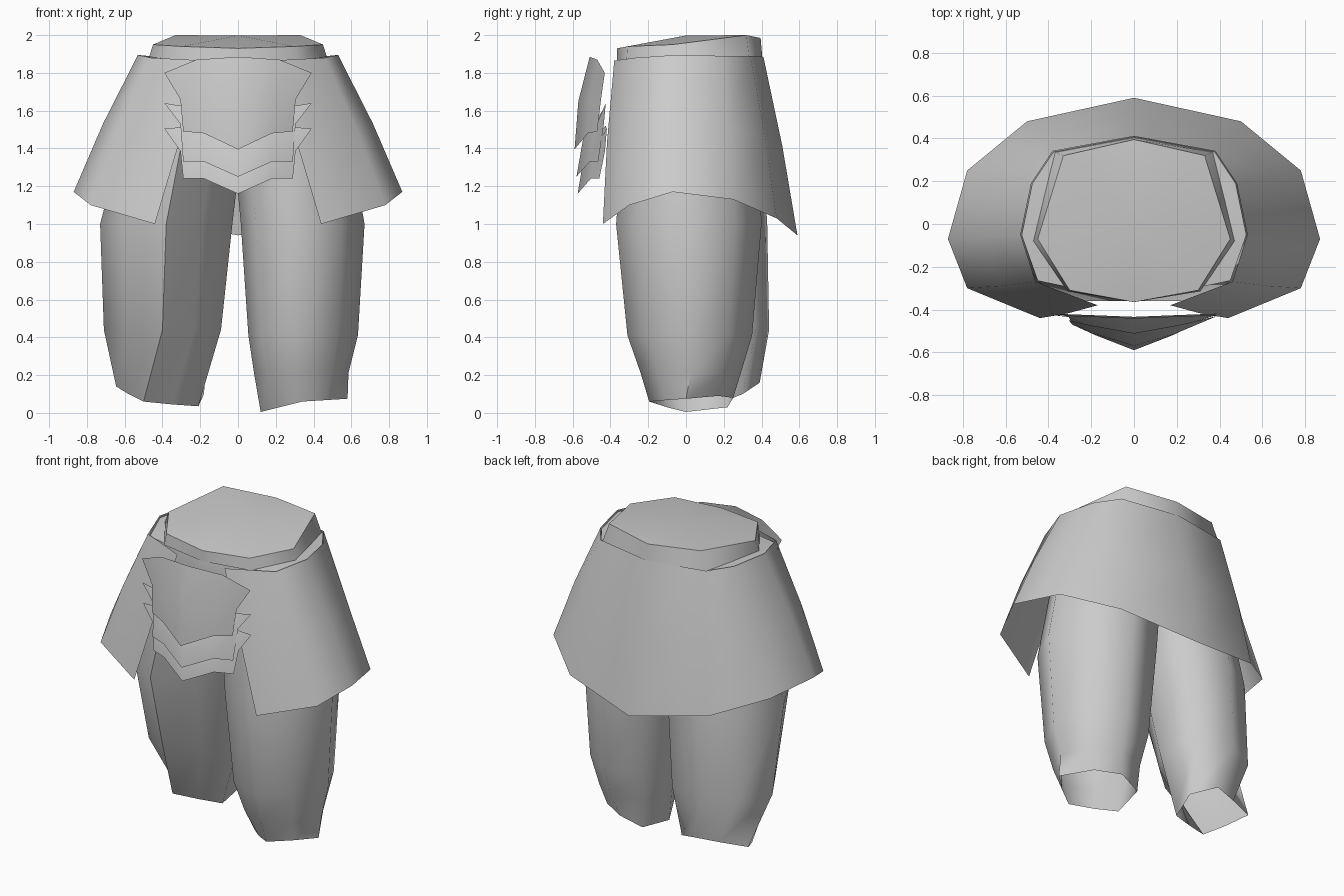
import bpy, bmesh, math

cube = bpy.data.objects.get("Cube")
if cube:
    bpy.data.objects.remove(cube)

grey = bpy.data.materials.new("plain_grey")
grey.use_nodes = True
COLOUR = (0.6, 0.6, 0.6, 1)
grey.diffuse_color = COLOUR
grey.node_tree.nodes["Principled BSDF"].inputs["Base Color"].default_value = COLOUR


def loft(name, rows, closed=True, peak=None):
    """Skin rows of points, listed from top to bottom and left to right.
    A peak point closes the top row with a fan."""
    bm = bmesh.new()
    grid = [[bm.verts.new(p) for p in row] for row in rows]
    n = len(rows[0])
    for up, low in zip(grid, grid[1:]):
        for j in range(n if closed else n - 1):
            k = (j + 1) % n
            bm.faces.new((low[j], low[k], up[k], up[j]))
    if peak:
        tip = bm.verts.new(peak)
        for j in range(n):
            bm.faces.new((grid[0][j], grid[0][(j + 1) % n], tip))
    mesh = bpy.data.meshes.new(name)
    bm.to_mesh(mesh)
    bm.free()
    mesh.materials.append(grey)
    obj = bpy.data.objects.new(name, mesh)
    bpy.context.collection.objects.link(obj)
    bpy.ops.object.select_all(action="DESELECT")
    obj.select_set(True)
    bpy.context.view_layer.objects.active = obj
    bpy.ops.object.shade_smooth_by_angle(angle=math.radians(65))


def mirrored(half):
    """Complete a row whose last point lies on the centre plane."""
    return half + [(-x, y, z) for x, y, z in half[-2::-1]]


def full_ring(half):
    """Complete a closed row that starts and ends on the centre plane."""
    return half + [(-x, y, z) for x, y, z in half[-2:0:-1]]


def ring(corners, x0, x1, y0, y1, z):
    """Eight-sided section inside a box, starting at the front, with a
    fullness for each of the four corners."""
    cx, cy = (x0 + x1) / 2, (y0 + y1) / 2
    pts = []
    for i in range(8):
        a = math.pi * (i / 4 - 0.5)
        k = corners[i // 2] if i % 2 else 1
        pts.append((cx + k * math.cos(a) * (x1 - x0) / 2,
                    cy + k * math.sin(a) * (y1 - y0) / 2, z))
    return pts


# Waistband with a shallow peaked top
rim = [(0, -.365, 1.93), (.30, -.31, 1.94), (.45, -.07, 1.95), (.33, .32, 2), (0, .395, 1.985)]
belt = [(0, -.365, 1.86), (.31, -.315, 1.865), (.47, -.08, 1.885), (.37, .335, 1.875), (0, .405, 1.87)]
loft("waistband", [full_ring(r) for r in (rim, belt)], peak=(0, 0, 1.998))

# Hips, with a flat ledge under the skirt's top edge
inner = [(0, -.3, 1.87), (.28, -.25, 1.87), (.42, -.06, 1.885),
         (.38, .12, 1.88), (.32, .28, 1.88), (0, .35, 1.875)]
ledge = [(0, -.36, 1.86), (.45, -.265, 1.865), (.525, -.052, 1.885),
         (.475, .19, 1.88), (.377, .337, 1.88), (0, .408, 1.875)]
hip = [(0, -.36, 1.5), (.34, -.36, 1.5), (.6, -.05, 1.5),
       (.55, .17, 1.5), (.42, .36, 1.5), (0, .42, 1.5)]
crotch = [(0, -.2, 1.3), (.3, -.25, 1.3), (.5, 0, 1.3),
          (.42, .2, 1.3), (.3, .3, 1.3), (0, .3, 1.3)]
loft("hips", [full_ring(r) for r in (inner, ledge, hip, crotch)])

# Left leg, stepping forward, with an open cuff
full_inside = (.9, .9, 1.1, 1.06)
left_cuff = [(.34, -.195, .06), (.47, -.1, .068), (.58, 0, .075), (.45, .17, .09),
             (.3, .25, .08), (.16, .22, .03), (.12, 0, .005), (.22, -.1, .03)]
loft("left_leg", [ring(full_inside, -.03, .58, -.33, .38, 1.5),
                  ring(full_inside, .015, .67, -.37, .4, 1.0),
                  ring(full_inside, .055, .635, -.31, .35, .41),
                  ring((.92, .88, 1.08, 1), .085, .585, -.24, .29, .21),
                  left_cuff])

# Right leg, trailing behind, with an open cuff
full_back = (.76, 1.1, .92, .88)
right_cuff = [(-.5, .04, .06), (-.35, .09, .045), (-.21, .14, .035), (-.18, .3, .1),
              (-.32, .39, .16), (-.48, .34, .15), (-.645, .28, .14), (-.58, .15, .1)]
loft("right_leg", [ring(full_back, -.6, .03, -.33, .4, 1.5),
                   ring(full_back, -.73, -.03, -.36, .43, 1.0),
                   ring(full_back, -.71, -.09, -.19, .44, .44),
                   right_cuff])

# Flared skirt, open at the front
skirt_top = [(.17, -.38, 1.865), (.46, -.27, 1.88), (.53, -.05, 1.895),
             (.48, .19, 1.89), (.38, .34, 1.89), (0, .41, 1.885)]
skirt_hem = [(.44, -.44, 1.0), (.78, -.30, 1.10), (.87, -.07, 1.17),
             (.78, .25, 1.13), (.50, .48, 1.03), (0, .59, .94)]
skirt_mid = [((a[0] + b[0]) * .51, (a[1] + b[1]) * .51, (a[2] + b[2]) / 2)
             for a, b in zip(skirt_top, skirt_hem)]
loft("skirt", [mirrored(r) for r in (skirt_top, skirt_mid, skirt_hem)], closed=False)


# Overlapping front plates, bent along the centre
def plate(name, *rows):
    loft(name, [mirrored([(-x, y, z) for x, y, z in r]) for r in rows], closed=False)


plate("upper_front_plate",
      [(.39, -.43, 1.80), (.22, -.47, 1.87), (0, -.51, 1.885)],
      [(.305, -.45, 1.66), (.2, -.51, 1.65), (0, -.57, 1.65)],
      [(.29, -.47, 1.49), (.18, -.52, 1.48), (0, -.59, 1.395)])
for name, drop, back in (("middle_front_plate", 0, 0), ("lower_front_plate", .09, .006)):
    plate(name,
          [(.39, -.425 + back, 1.64 - drop * 1.5), (.2, -.432 + back, 1.61 - drop),
           (0, -.44 + back, 1.59 - drop)],
          [(.305, -.435 + back, 1.53 - drop * 1.6), (.19, -.485 + back, 1.5 - drop),
           (0, -.54 + back, 1.48 - drop)],
          [(.29, -.465 + back, 1.33 - drop), (.18, -.51 + back, 1.33 - drop),
           (0, -.58 + back, 1.25 - drop)])
